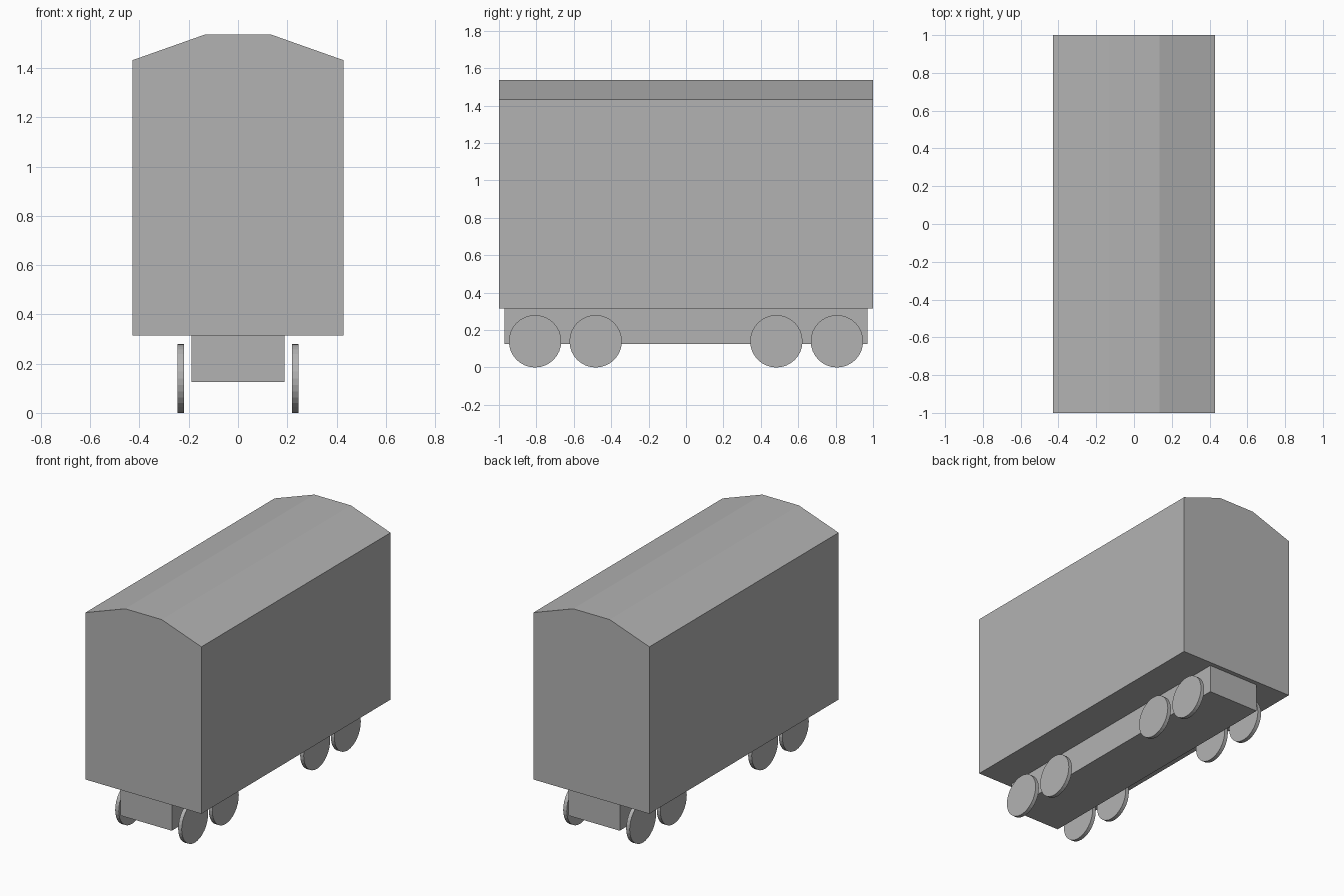
import bpy, bmesh, math
from mathutils import Matrix

if "Cube" in bpy.data.objects:
    bpy.data.objects.remove(bpy.data.objects["Cube"])

grey = bpy.data.materials.new("plain grey")
grey.diffuse_color = (0.45, 0.45, 0.45, 1)
grey.use_nodes = True
grey.node_tree.nodes["Principled BSDF"].inputs["Base Color"].default_value = grey.diffuse_color


def finish(name, bm):
    bmesh.ops.recalc_face_normals(bm, faces=bm.faces)
    mesh = bpy.data.meshes.new(name)
    bm.to_mesh(mesh)
    bm.free()
    mesh.materials.append(grey)
    obj = bpy.data.objects.new(name, mesh)
    bpy.context.collection.objects.link(obj)
    return obj


def extrude_profile(name, half_profile, half_length):
    """Mirror an x/z half profile and extrude it along y."""
    points = half_profile + [(-x, z) for x, z in reversed(half_profile)]
    bm = bmesh.new()
    face = bm.faces.new([bm.verts.new((x, -half_length, z)) for x, z in points])
    result = bmesh.ops.extrude_face_region(bm, geom=[face])
    verts = [v for v in result["geom"] if isinstance(v, bmesh.types.BMVert)]
    bmesh.ops.translate(bm, verts=verts, vec=(0, 2 * half_length, 0))
    return finish(name, bm)


# Wagon body with three-facet roof
extrude_profile("wagon_body", [(0.429, 0.315), (0.429, 1.432), (0.135, 1.536)], 1.0)

# Underframe beam
extrude_profile("underframe", [(0.189, 0.126), (0.189, 0.315)], 0.97)

# Thin disc wheels, two pairs at each end
for side, x in (("left", -0.233), ("right", 0.233)):
    for i, y in enumerate((-0.807, -0.483, 0.483, 0.807)):
        bm = bmesh.new()
        bmesh.ops.create_cone(bm, cap_ends=True, segments=32, radius1=0.14,
                              radius2=0.14, depth=0.026,
                              matrix=Matrix.Translation((x, y, 0.14))
                              @ Matrix.Rotation(math.pi / 2, 4, "Y"))
        finish(f"{side}_wheel_{i + 1}", bm)
